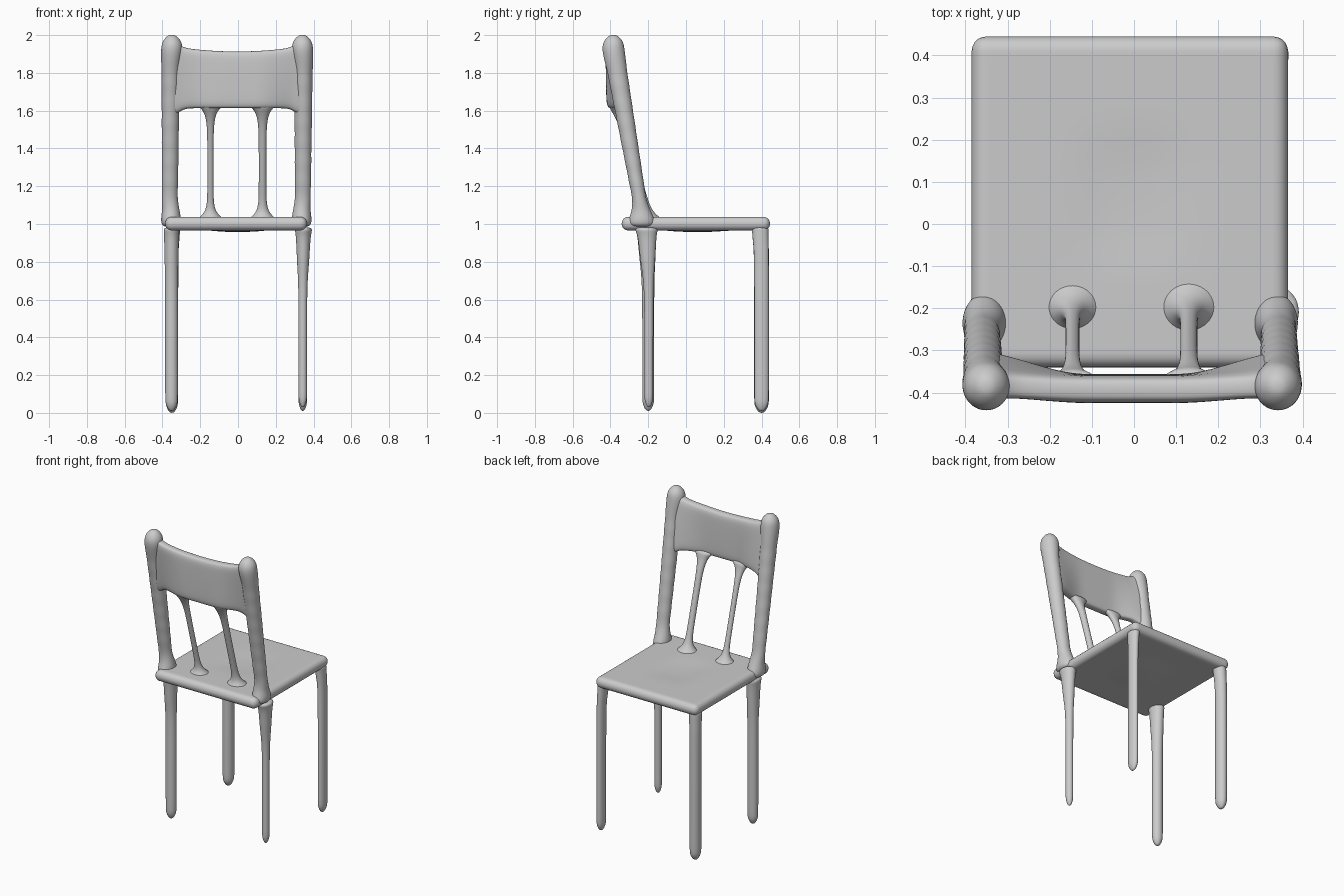
import bpy, bmesh, math

cube = bpy.data.objects.get("Cube")
if cube:
    bpy.data.objects.remove(cube, do_unlink=True)


def finish(name, bm):
    """Turn a bmesh into a smooth shaded object."""
    bmesh.ops.recalc_face_normals(bm, faces=bm.faces)
    mesh = bpy.data.meshes.new(name)
    bm.to_mesh(mesh)
    bm.free()
    mesh.shade_smooth()
    obj = bpy.data.objects.new(name, mesh)
    bpy.context.collection.objects.link(obj)
    return obj


def loft(name, rings):
    """Skin a list of rings, cap both ends and subdivide."""
    bm = bmesh.new()
    loops = [[bm.verts.new(p) for p in ring] for ring in rings]
    for a, b in zip(loops, loops[1:]):
        for i in range(len(a)):
            j = (i + 1) % len(a)
            bm.faces.new((a[i], a[j], b[j], b[i]))
    bm.faces.new(loops[0])
    bm.faces.new(loops[-1])
    obj = finish(name, bm)
    obj.modifiers.new("soften", 'SUBSURF').levels = 2
    return obj


def rod(name, sections, sides=12):
    """Upright rod; each section is (x, y, z, x radius, y radius)."""
    angles = [2 * math.pi * i / sides for i in range(sides)]
    return loft(name, [[(x + rx * math.cos(a), y + ry * math.sin(a), z)
                        for a in angles] for x, y, z, rx, ry in sections])


def smoothstep(t):
    t = min(max(t, 0), 1)
    return t * t * (3 - 2 * t)


# Seat: rounded slab with a shallow dip
bm = bmesh.new()
bmesh.ops.create_grid(bm, x_segments=16, y_segments=16, size=0.5)
for v in bm.verts:
    x, y = v.co.x * 0.75 - 0.01, v.co.y * 0.785 + 0.052
    dip = 0.008 * math.exp(-(x / 0.12) ** 4 - ((y - 0.06) / 0.14) ** 4)
    v.co = (x, y, 1.038 - dip)
seat = finish("seat", bm)
slab = seat.modifiers.new("thickness", 'SOLIDIFY')
slab.thickness = 0.072
slab.offset = -1
edge = seat.modifiers.new("round_edges", 'BEVEL')
edge.width = 0.034
edge.segments = 5
edge.limit_method = 'ANGLE'
edge.angle_limit = math.radians(50)


# Legs: rounded foot, straight shaft, flare under the seat
def leg(name, x, y, rx, ry, foot, top_rx, top_ry, flare, inward):
    sections = [(x, y, foot + dz, rx * k, ry * k)
                for dz, k in ((0, 0.25), (0.012, 0.6), (0.04, 1), (0.08, 1.03))]
    for z in (0.4, flare):
        sections.append((x, y, z, rx * 1.03, ry * 1.03))
    for t, k in ((0.35, 0.5), (0.7, 0.75), (0.9, 1), (1, 1.5)):
        sections.append((x + inward[0] * k, y + inward[1] * k,
                         flare + (0.985 - flare) * t,
                         rx + (top_rx - rx) * k, ry + (top_ry - ry) * k))
    rod(name, sections)


leg("front_leg_right", -0.35, 0.4, 0.034, 0.04, 0, 0.04, 0.046, 0.85, (0.006, -0.008))
leg("front_leg_left", 0.343, 0.4, 0.024, 0.039, 0.01, 0.032, 0.046, 0.85, (-0.01, -0.008))
leg("back_leg_right", -0.352, -0.2, 0.034, 0.032, 0.01, 0.042, 0.055, 0.7, (0, -0.008))
leg("back_leg_left", 0.343, -0.197, 0.023, 0.024, 0.03, 0.043, 0.055, 0.68, (0.003, -0.01))


# Back posts: leaning, gently ribbed, with rounded knobs on top
def post(name, side, shift):
    sections = [(side * 0.347 + shift, -0.235, 0.98, 0.05, 0.08),
                (side * 0.345 + shift, -0.235, 1.03, 0.056, 0.07),
                (side * 0.345 + shift, -0.237, 1.07, 0.048, 0.052)]
    for i in range(15):
        t = i / 14
        z = 1.12 + 0.72 * t
        rib = 0.0015 * (-1) ** i
        sections.append((side * 0.351 + shift * (1 - t * 0.5), -0.245 - 0.125 * t, z,
                         0.043 + 0.008 * t + rib, 0.038 + 0.018 * t + rib))
    for z, k in ((1.92, 1), (1.96, 0.9), (1.985, 0.62), (2.002, 0.25)):
        sections.append((side * 0.345 + shift * 0.5, -0.385, z, 0.061 * k, 0.063 * k))
    rod(name, sections)


post("back_post_right", -1, -0.01)
post("back_post_left", 1, -0.008)


# Spindles: thin leaning rods, flaring into the seat and the top rail
def spindle(name, x, r):
    profile = [(1.01, 0.07, 0.06), (1.035, 0.045, 0.04), (1.06, 0.016, 0.014),
               (1.1, 0.003, 0.003), (1.15, 0, 0), (1.3, 0, 0), (1.45, 0, 0),
               (1.53, 0.003, 0.002), (1.58, 0.013, 0.006), (1.61, 0.032, 0.012),
               (1.64, 0.07, 0.016)]
    rod(name, [(x, -0.195 - 0.145 * (z - 1.03) / 0.52 - 0.015 * smoothstep((z - 1.5) / 0.14),
                z, r + fx, r + fy) for z, fx, fy in profile])


spindle("spindle_right", -0.146, 0.017)
spindle("spindle_left", 0.13, 0.021)

# Top rail: panel bowed backwards, with a dipped top edge
rings = []
for i in range(21):
    x = -0.36 + 0.71 * i / 20
    u = abs(x + 0.005) / 0.355
    end = smoothstep((u - 0.3) / 0.7)
    corner = smoothstep((u - 0.75) / 0.25)
    top = 1.914 + 0.03 * u * u + 0.03 * corner
    bottom = 1.612 - 0.045 * corner
    y_top = -0.393 + 0.008 * end
    y_bottom = -0.388 + 0.056 * end
    half = 0.034 + 0.004 * corner
    ring = []
    for j in range(20):
        a = 2 * math.pi * j / 20
        c, s = math.cos(a), math.sin(a)
        w = math.copysign(abs(c) ** 0.5, c) * half
        h = math.copysign(abs(s) ** 0.35, s)
        t = (h + 1) / 2
        ring.append((x, y_bottom + (y_top - y_bottom) * t + w,
                     bottom + (top - bottom) * t))
    rings.append(ring)
loft("top_rail", rings)
